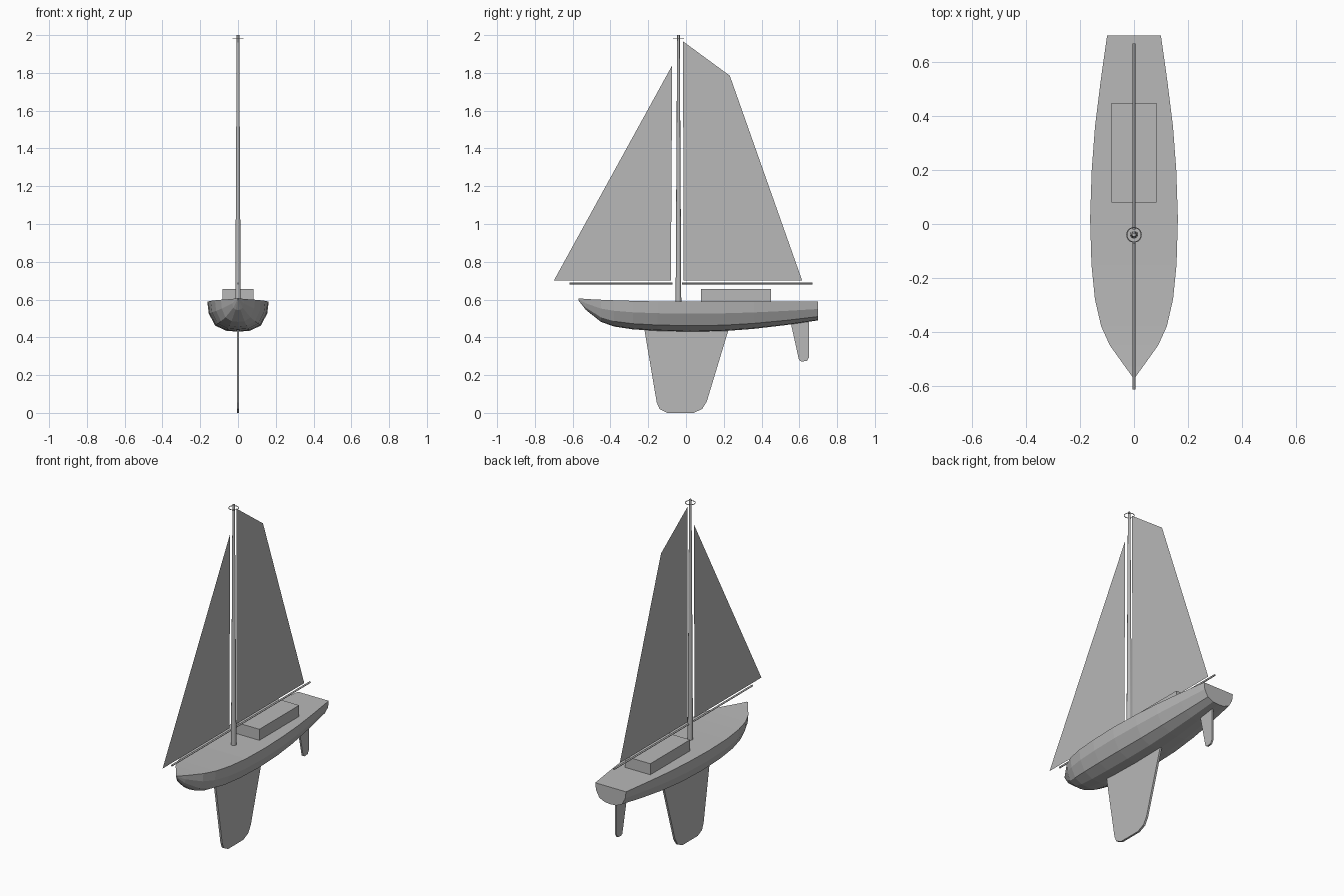
import bpy, bmesh
from math import radians
from mathutils import Matrix

cube = bpy.data.objects.get("Cube")
if cube:
    bpy.data.objects.remove(cube, do_unlink=True)

# One plain grey for the whole boat
grey = bpy.data.materials.new("plain_grey")
grey.use_nodes = True
grey.diffuse_color = (0.48, 0.48, 0.48, 1)
bsdf = next(n for n in grey.node_tree.nodes if n.type == 'BSDF_PRINCIPLED')
bsdf.inputs["Base Color"].default_value = grey.diffuse_color


def finish(name, bm):
    mesh = bpy.data.meshes.new(name)
    bm.to_mesh(mesh)
    bm.free()
    mesh.materials.append(grey)
    obj = bpy.data.objects.new(name, mesh)
    bpy.context.collection.objects.link(obj)
    return obj


def plate(name, outline, thickness=0.0):
    """Side outline of (y, z) points, optionally thickened about x = 0."""
    bm = bmesh.new()
    face = bm.faces.new([bm.verts.new((-thickness / 2, y, z)) for y, z in outline])
    if thickness:
        new = bmesh.ops.extrude_face_region(bm, geom=[face])["geom"]
        verts = [g for g in new if isinstance(g, bmesh.types.BMVert)]
        bmesh.ops.translate(bm, verts=verts, vec=(thickness, 0, 0))
        bmesh.ops.recalc_face_normals(bm, faces=bm.faces)
    return finish(name, bm)


def spar(name, centre, length, r1, r2, along_y=False):
    """Tapered round pole."""
    bm = bmesh.new()
    mat = Matrix.Translation(centre)
    if along_y:
        mat = mat @ Matrix.Rotation(radians(-90), 4, 'X')
    bmesh.ops.create_cone(bm, cap_ends=True, segments=10, radius1=r1,
                          radius2=r2, depth=length, matrix=mat)
    obj = finish(name, bm)
    for p in obj.data.polygons:
        p.use_smooth = len(p.vertices) == 4
    return obj


# Hull: stations of (y, half width, deck height, bottom height)
stations = [
    (-0.57, 0.004, 0.607, 0.597), (-0.53, 0.033, 0.603, 0.545),
    (-0.45, 0.09, 0.599, 0.482), (-0.38, 0.122, 0.596, 0.457),
    (-0.28, 0.145, 0.593, 0.442), (-0.15, 0.158, 0.59, 0.434),
    (0.02, 0.163, 0.59, 0.43), (0.2, 0.157, 0.59, 0.433),
    (0.36, 0.145, 0.59, 0.445), (0.53, 0.124, 0.59, 0.465),
    (0.7, 0.1, 0.59, 0.49)]
half = [(1, 0), (0.95, 0.4), (0.74, 0.8), (0.38, 0.97), (0, 1)]
section = half + [(-u, v) for u, v in reversed(half[:-1])]
bm = bmesh.new()
rings = [[bm.verts.new((u * w, y, top - v * (top - low))) for u, v in section]
         for y, w, top, low in stations]
for a, b in zip(rings, rings[1:]):
    for i in range(len(section)):
        j = (i + 1) % len(section)
        bm.faces.new((a[i], a[j], b[j], b[i]))
bm.faces.new(rings[0])
bm.faces.new(rings[-1])
bmesh.ops.recalc_face_normals(bm, faces=bm.faces)
finish("hull", bm)

# Cabin
bm = bmesh.new()
bmesh.ops.create_cube(bm, size=1, matrix=Matrix.Translation((0, 0.265, 0.62))
                      @ Matrix.Diagonal((0.166, 0.37, 0.07, 1)))
finish("cabin", bm)

# Fins
plate("keel", [(-0.22, 0.44), (-0.155, 0.055), (-0.14, 0.02), (-0.10, 0.0),
               (0.04, 0.0), (0.085, 0.02), (0.11, 0.06), (0.225, 0.44)], 0.012)
plate("rudder", [(0.555, 0.475), (0.598, 0.28), (0.61, 0.272), (0.64, 0.275),
                 (0.652, 0.295), (0.652, 0.49)], 0.01)

# Mast and booms
spar("mast", (0, -0.04, 1.293), 1.414, 0.015, 0.007)
spar("main_boom", (0, 0.325, 0.685), 0.69, 0.005, 0.005, True)
spar("jib_boom", (0, -0.343, 0.685), 0.545, 0.005, 0.005, True)

# Thin ring near the masthead
bpy.ops.mesh.primitive_torus_add(location=(0, -0.04, 1.98), major_segments=20,
                                 minor_segments=6, major_radius=0.027,
                                 minor_radius=0.002)
ring = bpy.context.object
ring.name = "masthead_ring"
ring.data.materials.append(grey)
bpy.ops.object.shade_smooth_by_angle()

# Sails
plate("main_sail", [(-0.012, 0.70), (0.615, 0.70), (0.232, 1.785), (-0.016, 1.967)])
plate("jib_sail", [(-0.70, 0.70), (-0.08, 0.70), (-0.073, 1.84)])
